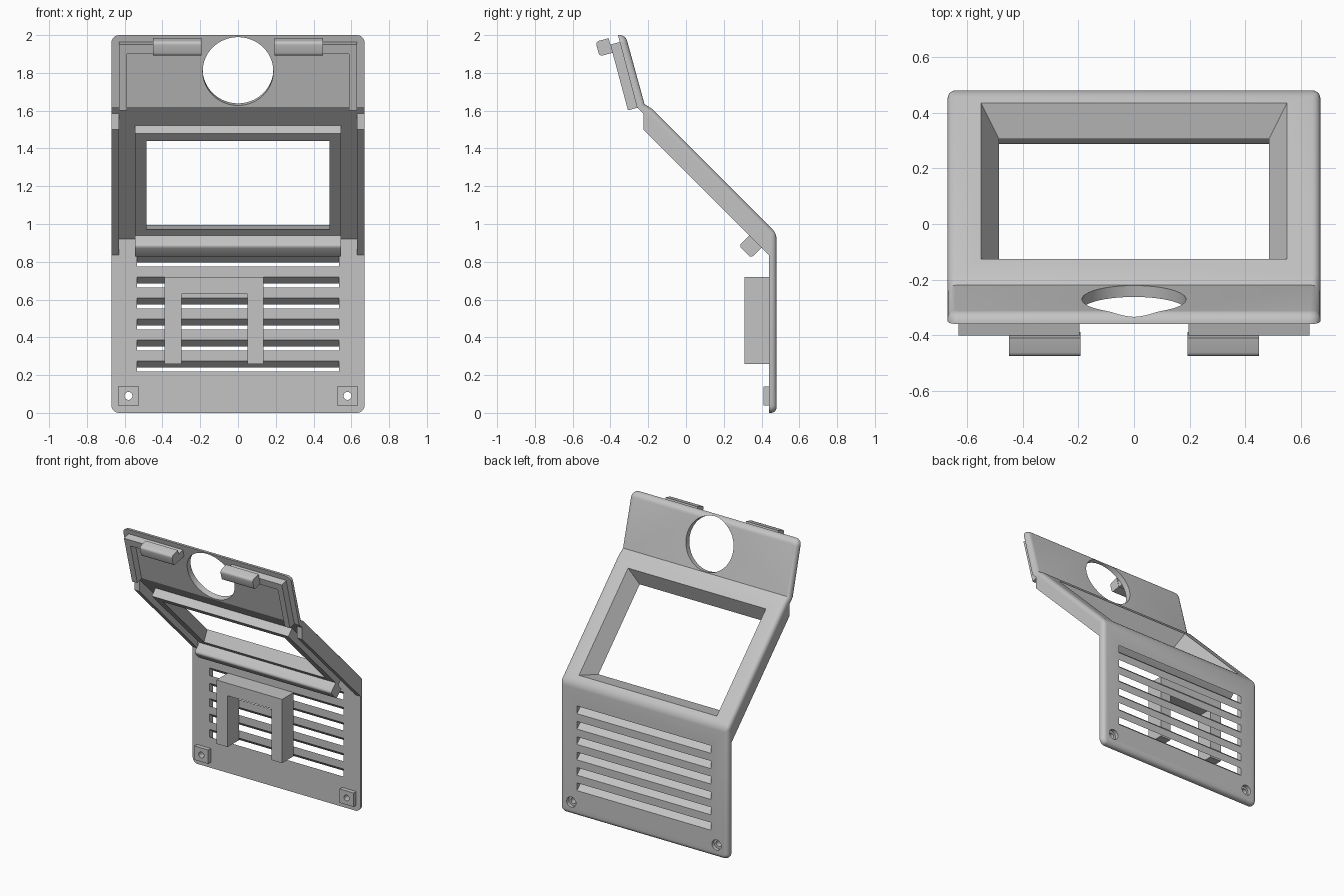
import bpy, bmesh, math
from mathutils import Vector, Matrix

if "Cube" in bpy.data.objects:
    bpy.data.objects.remove(bpy.data.objects["Cube"])

grey = bpy.data.materials.new("light_grey_plastic")
grey.use_nodes = True
grey.diffuse_color = (0.55, 0.55, 0.55, 1)
grey.node_tree.nodes["Principled BSDF"].inputs["Base Color"].default_value = grey.diffuse_color


def finish(name, bm):
    bmesh.ops.recalc_face_normals(bm, faces=bm.faces)
    mesh = bpy.data.meshes.new(name)
    bm.to_mesh(mesh)
    bm.free()
    mesh.materials.append(grey)
    ob = bpy.data.objects.new(name, mesh)
    bpy.context.collection.objects.link(ob)
    return ob


def prism_mesh(pts, x0, x1):
    """Extrude a (y, z) profile from x0 to x1."""
    bm = bmesh.new()
    face = bm.faces.new([bm.verts.new((x0, y, z)) for y, z in pts])
    new = bmesh.ops.extrude_face_region(bm, geom=[face])["geom"]
    bmesh.ops.translate(bm, vec=(x1 - x0, 0, 0),
                        verts=[v for v in new if isinstance(v, bmesh.types.BMVert)])
    bmesh.ops.recalc_face_normals(bm, faces=bm.faces)
    return bm


def prism(name, pts, x0, x1):
    return finish(name, prism_mesh(pts, x0, x1))


def box_pts(y0, y1, z0, z1):
    return [(y0, z0), (y1, z0), (y1, z1), (y0, z1)]


def cylinder(name, centre, axis, radius, depth, sides=64):
    bm = bmesh.new()
    turn = Vector(axis).to_track_quat('Z', 'Y').to_matrix().to_4x4()
    bmesh.ops.create_cone(bm, cap_ends=True, segments=sides, radius1=radius, radius2=radius,
                          depth=depth, matrix=Matrix.Translation(centre) @ turn)
    return finish(name, bm)


def cut(ob, cutter):
    mod = ob.modifiers.new("cut", 'BOOLEAN')
    mod.operation, mod.solver, mod.object = 'DIFFERENCE', 'EXACT', cutter
    bpy.context.view_layer.objects.active = ob
    bpy.ops.object.modifier_apply(modifier=mod.name)


def drop(ob):
    bpy.data.objects.remove(ob)


def soften(ob):
    bpy.ops.object.select_all(action='DESELECT')
    ob.select_set(True)
    bpy.context.view_layer.objects.active = ob
    bpy.ops.object.shade_smooth_by_angle(angle=math.radians(30))


# Folded front shell: lower, sloping and upper panels in one plate
bm = prism_mesh([(0.48, 0), (0.48, 0.95), (-0.18, 1.61), (-0.22, 1.635), (-0.32, 2),
                 (-0.36, 2), (-0.26, 1.62), (0.44, 0.92), (0.44, 0)], -0.67, 0.67)
corners = [e for e in bm.edges if abs(e.verts[0].co.x - e.verts[1].co.x) < 0.01
           and abs(e.verts[0].co.z - e.verts[1].co.z) < 0.01]
bmesh.ops.bevel(bm, geom=corners, offset=0.04, segments=6, profile=0.5, affect='EDGES')
bm.normal_update()
outer = {f for f in bm.faces if f.normal.y > 0.2 and abs(f.normal.x) < 0.01}
rim = []
for e in bm.edges:
    count = sum(f in outer for f in e.link_faces)
    fold = count == 2 and all(abs(v.co.z - 0.95) < 0.01 for v in e.verts)
    if count == 1 or fold:
        rim.append(e)
bmesh.ops.bevel(bm, geom=rim, offset=0.03, segments=5, profile=0.5, affect='EDGES')
shell = finish("panel_shell", bm)

# Vent slots slanting down towards the outside
for i in range(6):
    z = 0.22 + 0.111 * i
    slot = prism("slot_cutter", [(0.42, z + 0.0175), (0.50, z - 0.0525),
                                 (0.50, z + 0.0025), (0.42, z + 0.0725)], -0.535, 0.535)
    cut(shell, slot)
    drop(slot)

# Screw bosses with counterbored holes
for side, label in ((1, "left"), (-1, "right")):
    x = 0.58 * side
    boss = prism("screw_boss_" + label, box_pts(0.41, 0.44, 0.04, 0.14), x - 0.055, x + 0.055)
    hole = cylinder("hole_cutter", (x, 0.45, 0.09), (0, 1, 0), 0.021, 0.2, 32)
    bore = cylinder("bore_cutter", (x, 0.505, 0.09), (0, 1, 0), 0.037, 0.1, 32)
    cut(boss, hole)
    cut(shell, hole)
    cut(shell, bore)
    drop(hole)
    drop(bore)
    soften(boss)

# Collar behind the sloping window
collar = prism("window_collar", [(-0.205, 1.48), (-0.145, 1.54), (0.415, 0.96), (0.365, 0.91)],
               -0.545, 0.545)

# Tapered window opening
bm = bmesh.new()
rings = []
for t in (-0.15, 1.1):
    half = 0.55 - 0.065 * t
    top = Vector((0, -0.125, 1.555)).lerp(Vector((0, -0.165, 1.44)), t)
    low = Vector((0, 0.435, 0.995)).lerp(Vector((0, 0.305, 0.97)), t)
    rings.append([bm.verts.new((x, p.y, p.z)) for x, p in
                  ((-half, top), (half, top), (half, low), (-half, low))])
for ring in rings:
    bm.faces.new(ring)
for i in range(4):
    j = (i + 1) % 4
    bm.faces.new((rings[0][i], rings[0][j], rings[1][j], rings[1][i]))
window = finish("window_cutter", bm)
cut(shell, window)
cut(collar, window)
drop(window)

# Side skirts of the sloping panel
for side, label in ((1, "left"), (-1, "right")):
    prism("side_skirt_" + label, [(0.44, 0.835), (0.445, 0.935), (-0.225, 1.605), (-0.225, 1.5)],
          0.63 * side, 0.67 * side)


# Upper panel frame: u runs up the inner face, n points inward
def tilted(u0, u1, n0, n1):
    s, c = math.sin(math.radians(15)), math.cos(math.radians(15))
    return [(-0.259 - s * u - c * n, 1.615 + c * u - s * n)
            for u, n in ((u0, n0), (u1, n0), (u1, n1), (u0, n1))]


def clip(name, pts, x0, x1):
    """Bar whose two free long edges are rounded."""
    bm = prism_mesh(pts, x0, x1)
    free = [e for e in bm.edges if abs(e.verts[0].co.x - e.verts[1].co.x) > 0.01
            and any((e.verts[0].co.yz - Vector(p)).length < 0.001 for p in pts[2:])]
    bmesh.ops.bevel(bm, geom=free, offset=0.018, segments=4, profile=0.5, affect='EDGES')
    soften(finish(name, bm))


# Round opening in the upper panel
(cy, cz), *rest = tilted(0.2, 0.3, -0.02, 0)
round_hole = cylinder("round_cutter", (0, cy, cz),
                      (0, math.cos(math.radians(15)), math.sin(math.radians(15))), 0.187, 0.2)
cut(shell, round_hole)
drop(round_hole)
soften(shell)

# Rails and clips behind the upper panel
for side, label in ((1, "left"), (-1, "right")):
    prism("side_rail_" + label, tilted(0, 0.36, -0.005, 0.05), 0.588 * side, 0.63 * side)
    prism("top_rail_" + label, tilted(0.308, 0.36, -0.005, 0.05), 0.195 * side, 0.588 * side)
    clip("top_clip_" + label, tilted(0.315, 0.395, 0.05, 0.122), 0.193 * side, 0.45 * side)

# Retaining bar under the window
clip("window_clip_bar", [(0.335, 0.94), (0.40, 0.875), (0.345, 0.82), (0.28, 0.885)], -0.545, 0.545)

# U-shaped bracket behind the vents
bracket_y = (0.31, 0.44)
prism("bracket_top", box_pts(*bracket_y, 0.63, 0.72), -0.39, 0.135)
prism("bracket_leg_right", box_pts(*bracket_y, 0.26, 0.63), -0.39, -0.30)
prism("bracket_leg_left", box_pts(*bracket_y, 0.26, 0.63), 0.05, 0.135)
